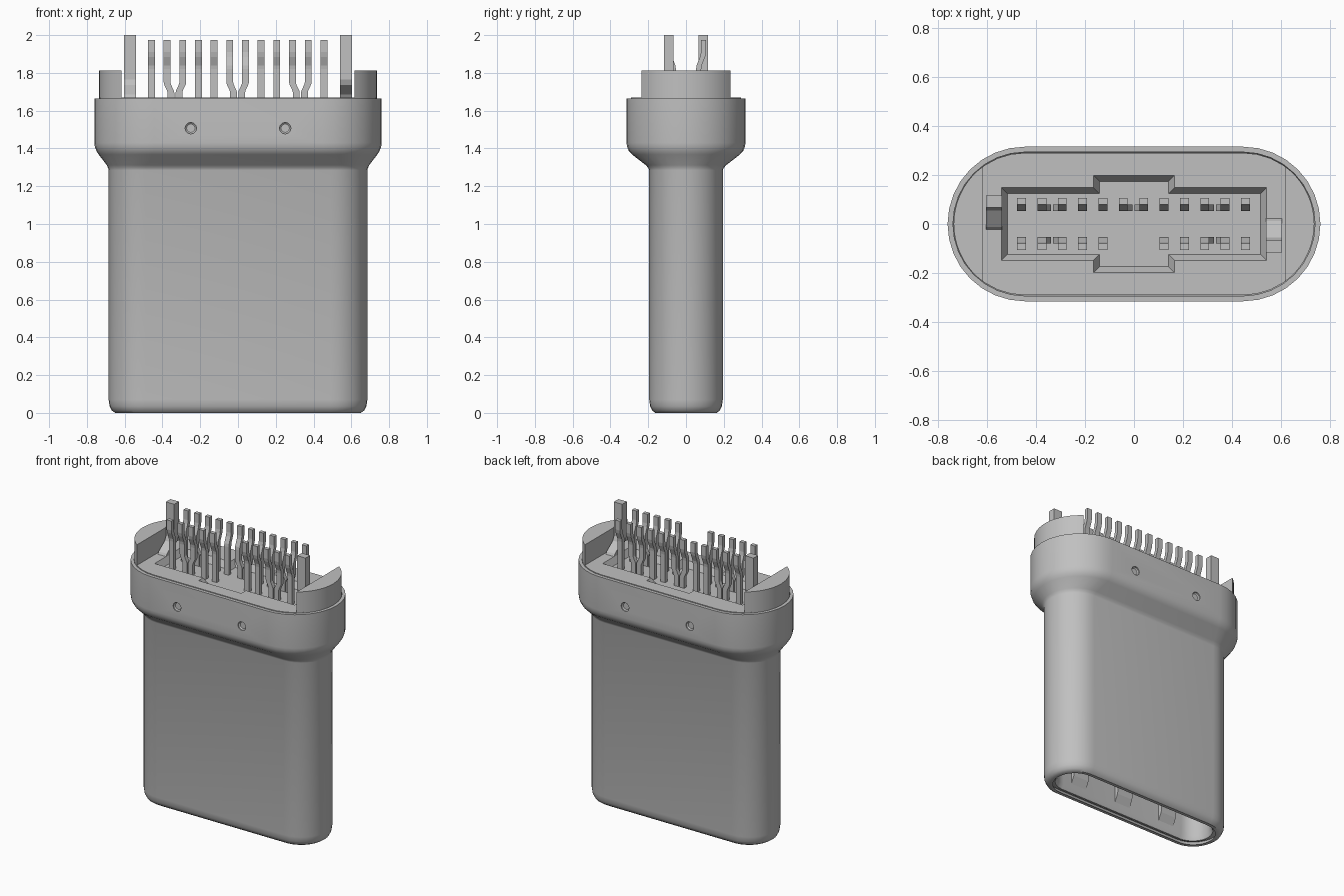
import bpy, bmesh, math

if "Cube" in bpy.data.objects:
    bpy.data.objects.remove(bpy.data.objects["Cube"], do_unlink=True)

metal = bpy.data.materials.new("plain grey")
metal.use_nodes = True
GREY = (0.53, 0.53, 0.53, 1)
metal.diffuse_color = GREY
metal.node_tree.nodes["Principled BSDF"].inputs["Base Color"].default_value = GREY


def loft(name, rings, loop=False):
    """Skin a list of equal-length point rings; cap the ends unless looped."""
    bm = bmesh.new()
    vr = [[bm.verts.new(p) for p in ring] for ring in rings]
    n = len(vr[0])
    pairs = list(zip(vr, vr[1:])) + ([(vr[-1], vr[0])] if loop else [])
    for a, b in pairs:
        for i in range(n):
            j = (i + 1) % n
            bm.faces.new((a[i], a[j], b[j], b[i]))
    if not loop:
        bm.faces.new(vr[0][::-1])
        bm.faces.new(vr[-1])
    bmesh.ops.recalc_face_normals(bm, faces=bm.faces)
    mesh = bpy.data.meshes.new(name)
    bm.to_mesh(mesh)
    bm.free()
    mesh.materials.append(metal)
    ob = bpy.data.objects.new(name, mesh)
    bpy.context.collection.objects.link(ob)
    return ob


def stadium(w, d, z, n=16):
    """Pill outline with half-width w and half-depth d."""
    pts = []
    for side in (1, -1):
        for i in range(n + 1):
            a = math.pi * i / n - math.pi / 2
            pts.append((side * (w - d + d * math.cos(a)), side * d * math.sin(a), z))
    return pts


def rect(x, y, z, hx, hy):
    return [(x - hx, y - hy, z), (x + hx, y - hy, z), (x + hx, y + hy, z), (x - hx, y + hy, z)]


def activate(ob):
    bpy.ops.object.select_all(action='DESELECT')
    ob.select_set(True)
    bpy.context.view_layer.objects.active = ob


def cut(ob, cutter):
    cutter.hide_render = True
    mod = ob.modifiers.new("cut", 'BOOLEAN')
    mod.operation, mod.solver, mod.object = 'DIFFERENCE', 'EXACT', cutter
    activate(ob)
    bpy.ops.object.modifier_apply(modifier=mod.name)
    bpy.data.objects.remove(cutter, do_unlink=True)


def smooth(ob):
    activate(ob)
    bpy.ops.object.shade_smooth_by_angle(angle=math.radians(35))


# Outer shell: rounded nose, straight body, flared collar (half-width, half-depth, z)
profile = [(0.65, 0.162, 0), (0.668, 0.178, 0.012), (0.68, 0.19, 0.035), (0.685, 0.195, 0.07),
           (0.685, 0.195, 1.285), (0.688, 0.2, 1.297), (0.695, 0.213, 1.312),
           (0.738, 0.286, 1.368), (0.75, 0.303, 1.387), (0.758, 0.312, 1.41),
           (0.76, 0.315, 1.43), (0.76, 0.315, 1.665)]
T = 0.022
outer = [stadium(*p) for p in profile]
inner = [stadium(w - T, d - T, z) for w, d, z in reversed(profile)]
shell = loft("shell", outer + inner, loop=True)

# Shallow round dimples on both faces of the collar
for side in (-1, 1):
    for x in (-0.25, 0.25):
        rings = []
        for r, y in ((0.022, 0.301), (0.03, 0.307), (0.03, 0.34)):
            rings.append([(x + r * math.cos(math.tau * i / 20), side * y,
                           1.507 + r * math.sin(math.tau * i / 20)) for i in range(20)])
        cut(shell, loft("dimple_cutter", rings))
smooth(shell)

# Insulating housing inside the shell, with the plug cavity open at the bottom
G = 0.025
rings = [stadium(0.60, 0.115, 1.03), stadium(0.60, 0.115, 0.05), stadium(0.612, 0.127, 0.02)]
rings += [stadium(w - G, d - G, z) for w, d, z in
          [(0.65, 0.162, 0.02)] + profile[2:-1] + [(0.76, 0.315, 1.669)]]
housing = loft("housing", rings)

# Cross-shaped recess with sloped walls in the top of the housing
quarter = [(0.54, 0.148), (0.165, 0.148), (0.165, 0.198)]


def cross(inset, z):
    q = [(x - inset, y - inset) for x, y in quarter]
    pts = q + [(-x, y) for x, y in q[::-1]]
    pts += [(-x, -y) for x, y in q] + [(x, -y) for x, y in q[::-1]]
    return [(x, y, z) for x, y in pts]


cut(housing, loft("recess_cutter", [cross(0.024, 1.625), cross(0, 1.669), cross(0, 1.72)]))
smooth(housing)

# Raised end walls following the collar curve
for side, label in ((1, "left"), (-1, "right")):
    arc = []
    for i in range(19):
        a = math.radians(-54 + 6 * i)
        arc.append((side * (0.445 + 0.29 * math.cos(a)), 0.29 * math.sin(a)))
    smooth(loft(label + "_end_wall", [[(x, y, z) for x, y in arc] for z in (1.65, 1.812)]))

# Cranked latch arms, one at each end, bent to opposite sides
for side, label in ((1, "left"), (-1, "right")):
    path = [(0, 1.6), (0, 1.665), (-0.012, 1.685), (-0.08, 1.735), (-0.092, 1.765), (-0.092, 2.0)]
    loft(label + "_latch_arm",
         [rect(side * 0.571, side * y, z, 0.032, 0.025) for y, z in path])

# Contact pins: back row of twelve, front row of ten
# (height, share of sideways bend, share of outward bend)
steps = [(1.6, 1, 0), (1.695, 1, 0), (1.705, 0.9, 0), (1.74, 0.1, 0), (1.75, 0, 0),
         (1.82, 0, 0), (1.84, 0, 0.1), (1.885, 0, 0.8), (1.91, 0, 1), (1.975, 0, 1)]
lean = {1: 0.02, 2: -0.02, 5: 0.02, 6: -0.02, 9: 0.02, 10: -0.02}
for row, side in (("back", 1), ("front", -1)):
    for i in range(12):
        if side < 0 and i in (5, 6):
            continue
        x = (i - 5.5) * 0.083 - 0.002
        loft(f"{row}_pin_{i + 1}",
             [rect(x + lean.get(i, 0) * bx, side * (0.067 + 0.026 * by), z, 0.018, 0.0135)
              for z, bx, by in steps])

# Grounding springs standing out from the cavity walls
for row, side in (("back", 1), ("front", -1)):
    for i, x in enumerate((-0.36, 0, 0.36)):
        prof = [(0.12, 0.07), (0.09, 0.13), (0.085, 0.16), (0.12, 0.28)]
        loft(f"{row}_spring_{i + 1}",
             [[(x + dx, side * y, z) for y, z in prof] for dx in (-0.06, 0.06)])
